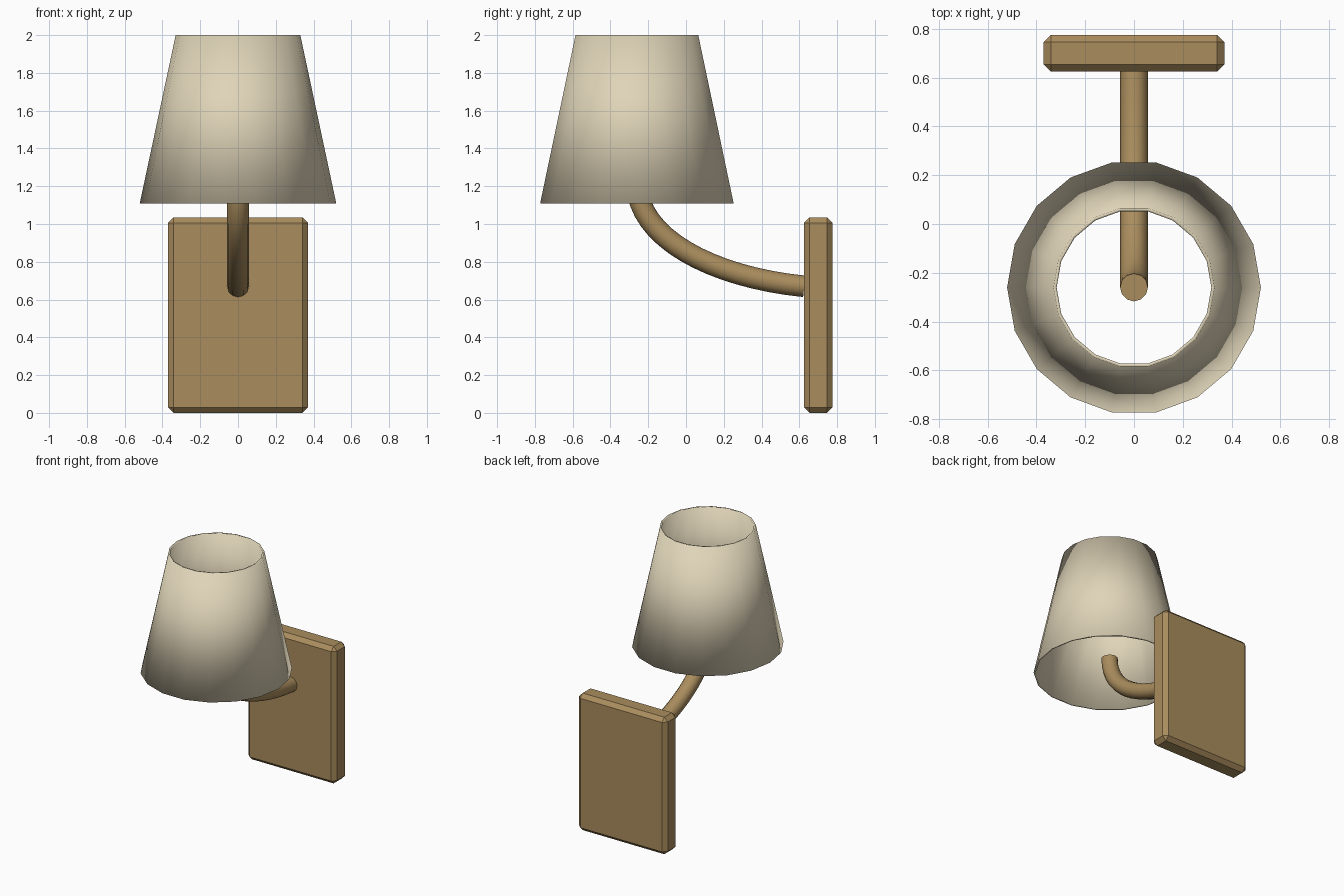
import bpy, bmesh
from math import pi, sin, cos
from mathutils import Vector

default = bpy.data.objects.get("Cube")
if default:
    bpy.data.objects.remove(default, do_unlink=True)


def material(name, rgb):
    mat = bpy.data.materials.new(name)
    mat.use_nodes = True
    mat.diffuse_color = (*rgb, 1)
    mat.node_tree.nodes["Principled BSDF"].inputs["Base Color"].default_value = (*rgb, 1)
    return mat


def add_object(name, bm, mat, smooth=False):
    bmesh.ops.recalc_face_normals(bm, faces=bm.faces)
    for face in bm.faces:
        face.smooth = smooth
    mesh = bpy.data.meshes.new(name)
    bm.to_mesh(mesh)
    bm.free()
    mesh.materials.append(mat)
    obj = bpy.data.objects.new(name, mesh)
    bpy.context.collection.objects.link(obj)
    return obj


def bridge(bm, a, b):
    n = len(a)
    for i in range(n):
        bm.faces.new((a[i], a[(i + 1) % n], b[(i + 1) % n], b[i]))


brass = material("aged brass", (0.40, 0.265, 0.11))
linen = material("cream linen", (0.74, 0.66, 0.48))
SHADE_Y = -0.26

# Wall plate: chamfered slab
bm = bmesh.new()
bmesh.ops.create_cube(bm, size=1)
bmesh.ops.scale(bm, vec=(0.74, 0.15, 1.035), verts=bm.verts)
bmesh.ops.translate(bm, vec=(0, 0.70, 0.5175), verts=bm.verts)
bmesh.ops.bevel(bm, geom=bm.edges[:], offset=0.029, segments=1, affect='EDGES')
add_object("wall_plate", bm, brass)

# Arm: round tube swept along a curve from the plate up into the shade
p0, p1, p2, p3 = (Vector((0, y, z)) for y, z in
                  ((SHADE_Y, 1.22), (SHADE_Y, 0.93), (0.13, 0.72), (0.626, 0.67)))
SIDES, STEPS, RADIUS = 12, 16, 0.057
bm = bmesh.new()
rings = []
for s in range(STEPS + 1):
    t = s / STEPS
    u = 1 - t
    centre = u**3 * p0 + 3 * u*u*t * p1 + 3 * u*t*t * p2 + t**3 * p3
    along = (u*u * (p1 - p0) + 2*u*t * (p2 - p1) + t*t * (p3 - p2)).normalized()
    side = Vector((1, 0, 0))
    up = along.cross(side)
    rings.append([bm.verts.new(centre + RADIUS * (cos(a) * side + sin(a) * up))
                  for a in (2 * pi * i / SIDES for i in range(SIDES))])
for a, b in zip(rings, rings[1:]):
    bridge(bm, a, b)
bm.faces.new(rings[0])
bm.faces.new(rings[-1])
arm = add_object("arm", bm, brass, smooth=True)
bpy.context.view_layer.objects.active = arm
arm.select_set(True)
bpy.ops.object.shade_smooth_by_angle(angle=pi / 4)
arm.select_set(False)

# Shade: thin open cone, smooth all the way round its rims
bm = bmesh.new()
SHADE_SIDES = 18
profile = ((0.52, 1.11), (0.33, 2.0), (0.317, 1.998), (0.507, 1.108))
rings = [[bm.verts.new((r * cos(a), SHADE_Y + r * sin(a), z))
          for a in (2 * pi * i / SHADE_SIDES for i in range(SHADE_SIDES))]
         for r, z in profile]
for a, b in zip(rings, rings[1:] + rings[:1]):
    bridge(bm, a, b)
add_object("lamp_shade", bm, linen, smooth=True)
